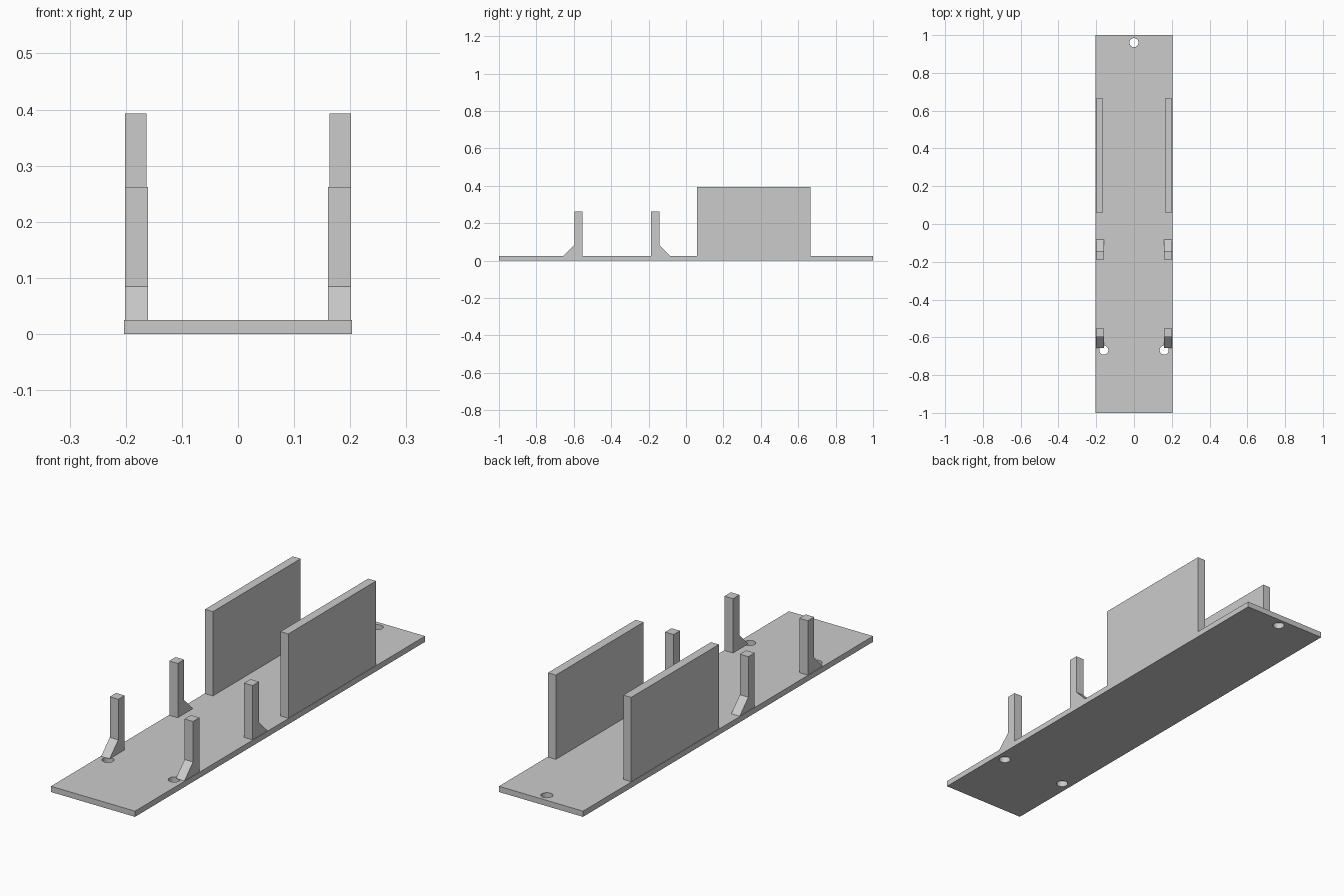
import bpy
import bmesh
from mathutils import Matrix

default = bpy.data.objects.get("Cube")
if default:
    bpy.data.objects.remove(default, do_unlink=True)

BASE_TOP = 0.025

grey = bpy.data.materials.new("plain_grey")
grey.use_nodes = True
grey.diffuse_color = (0.6, 0.6, 0.6, 1)
grey.node_tree.nodes["Principled BSDF"].inputs["Base Color"].default_value = (0.6, 0.6, 0.6, 1)


def add_object(name, bm):
    bmesh.ops.recalc_face_normals(bm, faces=bm.faces)
    mesh = bpy.data.meshes.new(name)
    bm.to_mesh(mesh)
    bm.free()
    mesh.materials.append(grey)
    obj = bpy.data.objects.new(name, mesh)
    bpy.context.collection.objects.link(obj)
    return obj


def extrude_profile(name, profile, x0, x1):
    """Extrude a (y, z) side profile from x0 to x1."""
    bm = bmesh.new()
    face = bm.faces.new([bm.verts.new((x0, y, z)) for y, z in profile])
    result = bmesh.ops.extrude_face_region(bm, geom=[face])
    moved = [v for v in result["geom"] if isinstance(v, bmesh.types.BMVert)]
    bmesh.ops.translate(bm, verts=moved, vec=(x1 - x0, 0, 0))
    return add_object(name, bm)


def box_profile(y0, y1, z0, z1):
    return [(y0, z0), (y1, z0), (y1, z1), (y0, z1)]


def post_profile(back, direction):
    """Upright post with a sloped foot pointing along direction."""
    shin = back + direction * 0.044
    toe = shin + direction * 0.06
    return [(back, BASE_TOP), (toe, BASE_TOP), (shin, 0.085), (shin, 0.262), (back, 0.262)]


# Base plate with three screw holes
base = extrude_profile("base_plate", box_profile(-1, 1, 0, BASE_TOP), -0.203, 0.203)
bm = bmesh.new()
for x, y in ((0, 0.96), (-0.16, -0.668), (0.16, -0.668)):
    bmesh.ops.create_cone(bm, cap_ends=True, segments=32, radius1=0.024, radius2=0.024,
                          depth=0.2, matrix=Matrix.Translation((x, y, 0)))
cutter = add_object("hole_cutter", bm)
cutter.hide_render = True
cut = base.modifiers.new("screw_holes", "BOOLEAN")
cut.operation = "DIFFERENCE"
cut.solver = "EXACT"
cut.object = cutter
bpy.context.view_layer.objects.active = base
base.select_set(True)
bpy.ops.object.modifier_apply(modifier=cut.name)
bpy.data.objects.remove(cutter, do_unlink=True)
bpy.ops.object.shade_smooth_by_angle()

# Side walls and footed posts on both sides
for side, s in (("left", 1), ("right", -1)):
    extrude_profile(side + "_wall", box_profile(0.06, 0.665, BASE_TOP, 0.393), s * 0.163, s * 0.201)
    extrude_profile(side + "_front_post", post_profile(-0.553, -1), s * 0.16, s * 0.201)
    extrude_profile(side + "_rear_post", post_profile(-0.187, 1), s * 0.16, s * 0.201)
